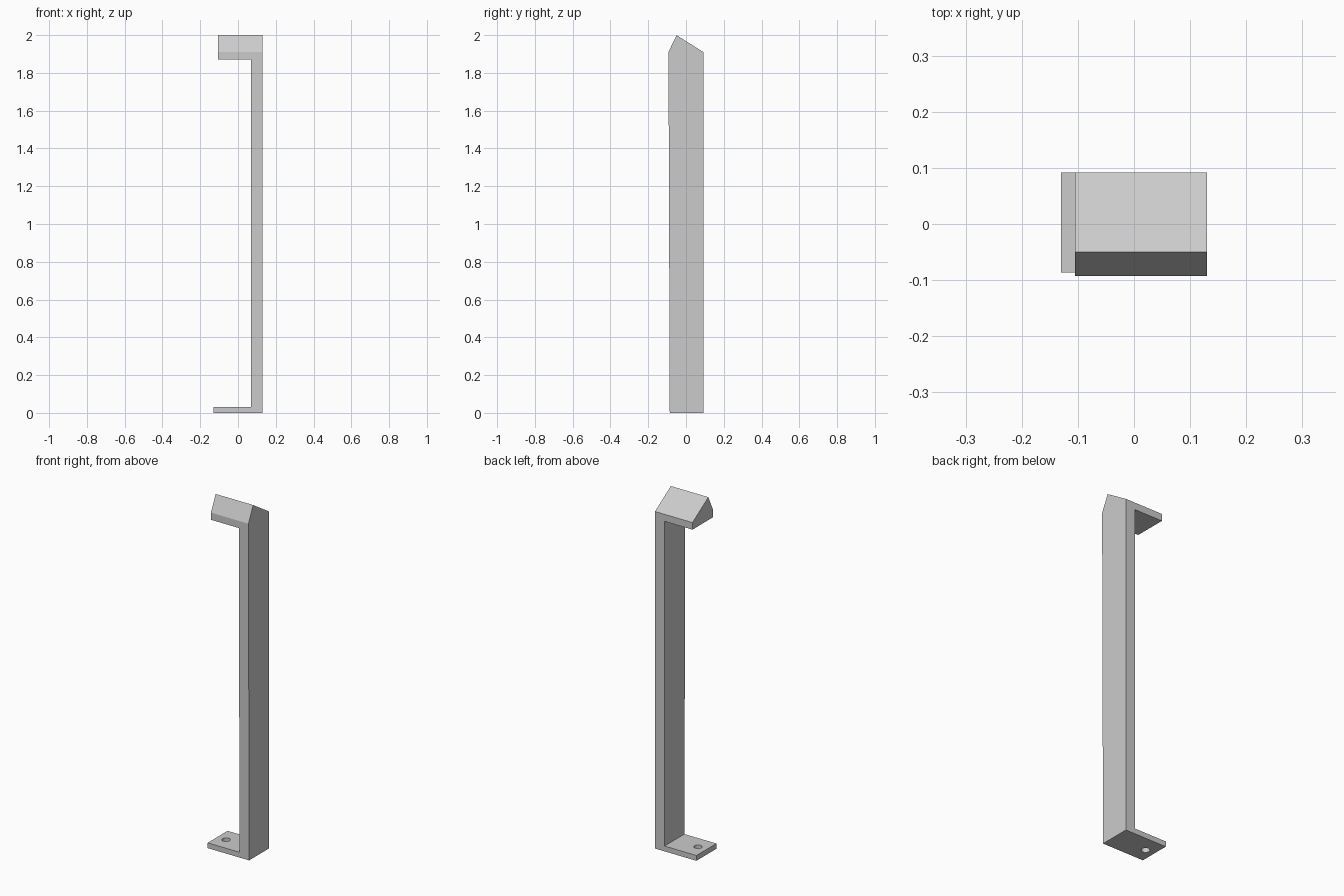
import bpy
import bmesh
from mathutils import Vector

cube = bpy.data.objects.get("Cube")
if cube:
    bpy.data.objects.remove(cube, do_unlink=True)

grey = bpy.data.materials.new("plain grey")
grey.use_nodes = True
colour = (0.6, 0.6, 0.6, 1)
grey.diffuse_color = colour
grey.node_tree.nodes["Principled BSDF"].inputs["Base Color"].default_value = colour

# Main dimensions
BACK, FRONT_TOP, FRONT_BASE = 0.092, -0.093, -0.086
RIDGE = Vector((0, -0.05, 2))
EAVE = 1.91


def slice_off(bm, point, normal):
    """Cut away everything beyond a plane and close the opening."""
    geom = bm.verts[:] + bm.edges[:] + bm.faces[:]
    bmesh.ops.bisect_plane(bm, geom=geom, dist=1e-5, plane_co=point,
                           plane_no=normal, clear_outer=True)
    bmesh.ops.holes_fill(bm, edges=bm.edges[:], sides=0)


# Bracket outline: foot, upright and overhanging head, extruded in depth
outline = [(-0.13, 0), (0.13, 0), (0.13, 2), (-0.105, 2),
           (-0.105, 1.87), (0.07, 1.87), (0.07, 0.03), (-0.13, 0.03)]
bm = bmesh.new()
face = bm.faces.new([bm.verts.new((x, FRONT_TOP, z)) for x, z in outline])
extruded = bmesh.ops.extrude_face_region(bm, geom=[face])["geom"]
back_verts = {v for v in extruded if isinstance(v, bmesh.types.BMVert)}
for v in bm.verts:
    # The front leans forward slightly towards the top
    lean = FRONT_BASE + (FRONT_TOP - FRONT_BASE) * v.co.z / 2
    v.co.y = BACK if v in back_verts else lean

# Pitched top of the head: long slope behind, steep slope in front
for edge_y in (BACK, FRONT_TOP):
    run = Vector((0, edge_y, EAVE)) - RIDGE
    normal = Vector((0, -run.z, run.y))
    slice_off(bm, RIDGE, normal if normal.z > 0 else -normal)

bmesh.ops.recalc_face_normals(bm, faces=bm.faces[:])
mesh = bpy.data.meshes.new("bracket")
bm.to_mesh(mesh)
bm.free()
mesh.materials.append(grey)
bracket = bpy.data.objects.new("bracket", mesh)
bpy.context.collection.objects.link(bracket)

# Screw hole through the foot
bpy.ops.mesh.primitive_cylinder_add(vertices=24, radius=0.022, depth=0.2,
                                    location=(-0.075, 0, 0))
cutter = bpy.context.object
cutter.name = "hole_cutter"
cutter.hide_render = True
cutter.data.materials.append(grey)
hole = bracket.modifiers.new("screw_hole", "BOOLEAN")
hole.operation = "DIFFERENCE"
hole.solver = "EXACT"
hole.object = cutter
bpy.context.view_layer.objects.active = bracket
bpy.ops.object.modifier_apply(modifier=hole.name)
bpy.data.objects.remove(cutter, do_unlink=True)
